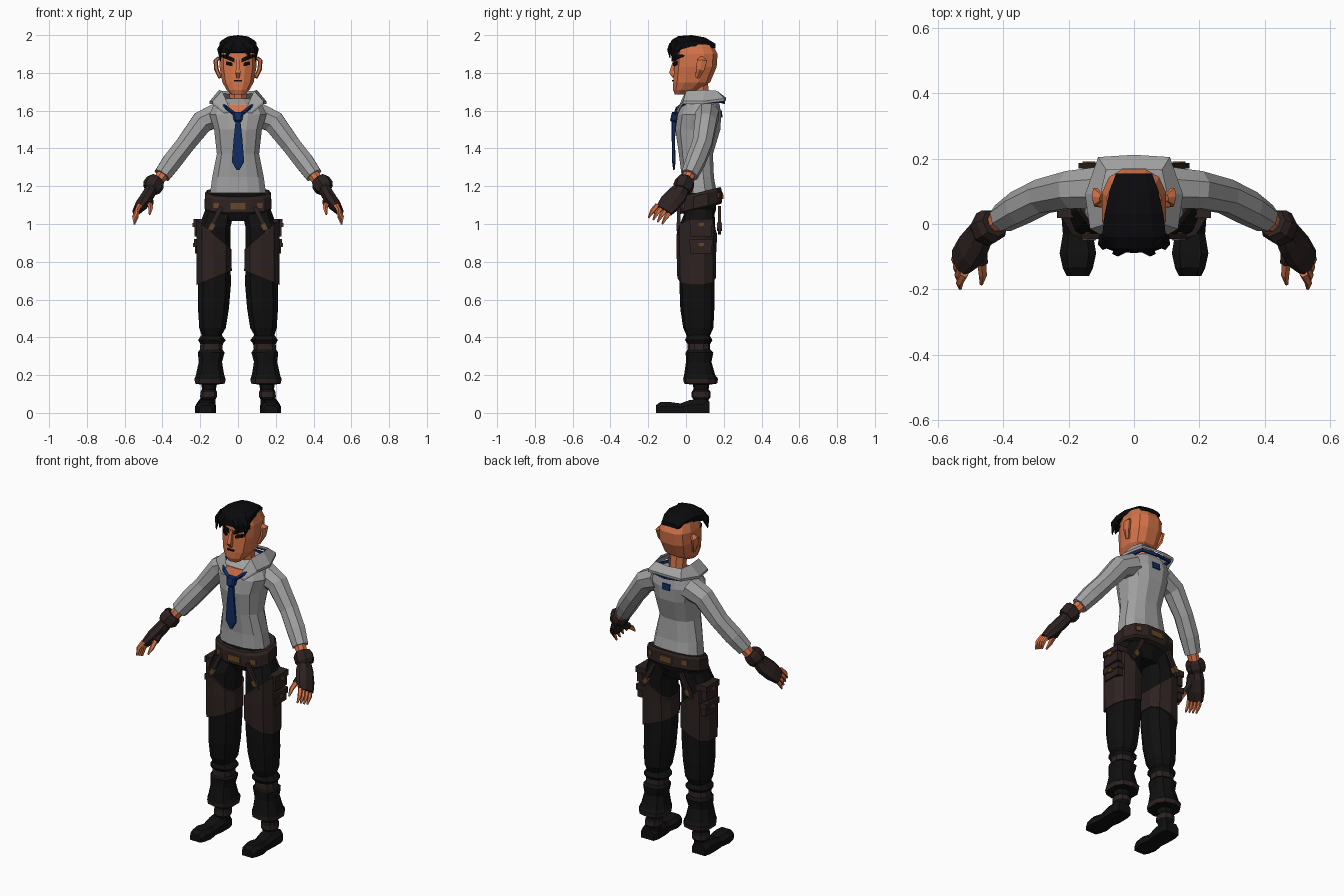
import bpy
import bmesh
from math import cos, sin, pi, copysign
from mathutils import Vector
from mathutils.bvhtree import BVHTree

start_cube = bpy.data.objects.get("Cube")
if start_cube:
    bpy.data.objects.remove(start_cube)


def make_material(name, red, green, blue):
    material = bpy.data.materials.new(name)
    material.use_nodes = True
    colour = (red, green, blue, 1)
    material.diffuse_color = colour
    material.node_tree.nodes["Principled BSDF"].inputs["Base Color"].default_value = colour
    return material


skin_tone = make_material("warm skin", .66, .17, .065)
hair_black = make_material("hair black", .003, .003, .004)
shirt_grey = make_material("shirt grey", .36, .36, .36)
tie_blue = make_material("tie blue", .005, .026, .13)
cloth_black = make_material("trouser black", .005, .005, .005)
leather = make_material("dark leather", .026, .016, .015)
brass = make_material("dull brass", .13, .06, .018)


def build(name, rings, material, mirror=False, trim=None, rule=None):
    """Join matching rings into a capped solid; trim colours the faces picked by rule."""
    bm = bmesh.new()
    loops = [[bm.verts.new(point) for point in ring] for ring in rings]
    count = len(loops[0])
    for low, high in zip(loops, loops[1:]):
        for i in range(count):
            j = (i + 1) % count
            bm.faces.new((low[i], low[j], high[j], high[i]))
    bm.faces.new(loops[0][::-1])
    bm.faces.new(loops[-1])
    bmesh.ops.recalc_face_normals(bm, faces=bm.faces)
    if rule:
        for face in bm.faces:
            face.material_index = int(rule(face.calc_center_median()))
    mesh = bpy.data.meshes.new(name)
    bm.to_mesh(mesh)
    bm.free()
    mesh.materials.append(material)
    if trim:
        mesh.materials.append(trim)
    thing = bpy.data.objects.new(name, mesh)
    bpy.context.collection.objects.link(thing)
    if mirror:
        thing.modifiers.new("Mirror", "MIRROR")
    return thing


def squared(value, power):
    return copysign(abs(value) ** power, value)


def stack(name, rows, material, sides=10, power=.8, lean=0, **options):
    """Stack level sections given as height, front, back, half width, middle x, side slope."""
    rings = []
    for height, front, back, half, *rest in rows:
        middle, slope = (rest + [0, 0])[:2]
        ring = []
        for i in range(sides):
            angle = 2 * pi * (i + .5) / sides
            x = half * squared(cos(angle), power)
            y = (front + back) / 2 + (back - front) / 2 * squared(sin(angle), power)
            ring.append((middle + x, y, height + slope * x + lean * (y - .08)))
        rings.append(ring)
    return build(name, rings, material, **options)


def tube(name, path, widths, depths, material, hint=(0, 1, 0), sides=8, **options):
    """Sweep an oval along a path, its width lying towards the hint."""
    path = [Vector(point) for point in path]
    rings = []
    for i, point in enumerate(path):
        along = (path[min(i + 1, len(path) - 1)] - path[max(i - 1, 0)]).normalized()
        across = Vector(hint)
        across = (across - along * across.dot(along)).normalized()
        other = along.cross(across)
        rings.append([point + across * widths[i] * cos(a) + other * depths[i] * sin(a)
                      for a in (2 * pi * (k + .5) / sides for k in range(sides))])
    return build(name, rings, material, **options)


def box(name, low, high, material):
    (x, y, z), (u, v, w) = low, high
    rings = [[(x, y, h), (u, y, h), (u, v, h), (x, v, h)] for h in (z, w)]
    return build(name, rings, material, mirror=True)


def plate(name, stations, target, material, facing=-1, mirror=False):
    """Lay a thin strip, given as x, low and high, over the front or back of a part."""
    tree = BVHTree.FromPolygons([v.co for v in target.data.vertices],
                                [p.vertices for p in target.data.polygons], epsilon=.0001)
    rings = []
    for x, low, high in stations:
        bottom, top = [tree.ray_cast(Vector((x, facing, z)), Vector((0, -facing, 0)))[0]
                       for z in (low, high)]
        sunk, proud = Vector((0, facing * -.002, 0)), Vector((0, facing * .007, 0))
        rings.append([bottom + sunk, bottom + proud, top + proud, top + sunk])
    return build(name, rings, material, mirror=mirror)


# Head, face and ears
head = stack("head", [(1.685, -.06, 0, .035), (1.71, -.07, .07, .062), (1.75, -.07, .13, .085),
                      (1.83, -.065, .165, .1), (1.9, -.06, .17, .1),
                      (1.95, -.05, .145, .085), (1.965, -.02, .11, .05)],
             skin_tone, sides=12, power=.75)
tube("neck", [(0, .09, 1.56), (0, .07, 1.76)], (.05, .048), (.05, .048), skin_tone)
tube("nose", [(0, -.06, 1.875), (0, -.078, 1.8), (0, -.066, 1.775)],
     (.008, .016, .006), (.01, .018, .01), skin_tone, sides=4)
tube("ears", [(.095, .06, 1.775), (.115, .075, 1.82), (.118, .085, 1.865), (.1, .08, 1.88)],
     (.012, .026, .03, .012), (.01, .012, .012, .01), skin_tone, sides=6, mirror=True)
plate("eyebrows", [(.018, 1.855, 1.876), (.036, 1.862, 1.885), (.076, 1.878, 1.898),
                   (.088, 1.885, 1.895)], head, hair_black, mirror=True)
plate("eyes", [(.028, 1.838, 1.85), (.036, 1.836, 1.856), (.064, 1.842, 1.862)],
      head, hair_black, mirror=True)
plate("mouth", [(-.022, 1.755, 1.763), (.022, 1.755, 1.763)], head, hair_black)

# Swept hair cap with hanging locks
hair_rows = [(.155, .055, 1.955, 1.93), (.1, .075, 1.988, 1.94), (.03, .09, 2, 1.94),
             (-.04, .098, 1.995, 1.92), (-.075, .085, 1.975, 1.905), (-.088, .05, 1.95, 1.91)]
build("hair", [[(w * side, y, top + (low - top) * drop) for side, drop in
                ((-1, 1), (-1, .5), (-.6, .12), (0, 0), (.6, .12), (1, .5), (1, 1))]
               for y, w, top, low in hair_rows], hair_black)
tube("side_locks", [(.07, -.04, 1.96), (.098, -.055, 1.92), (.092, -.075, 1.86)],
     (.03, .026, .002), (.02, .014, .002), hair_black, sides=5, mirror=True)
tube("front_locks", [(.03, -.07, 1.95), (.05, -.088, 1.92), (.062, -.085, 1.88)],
     (.02, .012, .002), (.02, .02, .002), hair_black, sides=5, mirror=True)

# Shirt, open neck and sleeves
shirt = stack("shirt", [(1.165, -.025, .165, .152), (1.25, -.025, .15, .14),
                        (1.37, -.04, .145, .115), (1.5, -.06, .185, .13),
                        (1.58, -.048, .19, .155), (1.635, -.02, .18, .13),
                        (1.665, .03, .16, .06)], shirt_grey, sides=12)
plate("open_neck", [(-.058, 1.622, 1.632), (0, 1.56, 1.632), (.058, 1.622, 1.632)],
      shirt, skin_tone)
tube("sleeves", [(.1, .11, 1.58), (.19, .105, 1.54), (.28, .085, 1.42),
                 (.35, .05, 1.33), (.402, .018, 1.258)],
     (.07, .062, .056, .055, .046), (.07, .064, .054, .055, .048), shirt_grey, mirror=True)

# Flared collar
inner = [(.04, -.048, 1.605), (.085, 0, 1.705), (.1, .1, 1.71), (.085, .165, 1.705), (0, .17, 1.7)]
outer = [(.075, -.05, 1.6), (.135, -.015, 1.65), (.15, .09, 1.65), (.11, .205, 1.665), (0, .212, 1.668)]
sink = Vector((0, 0, -.014))
build("collar", [[Vector(a), Vector(b), Vector(b) + sink, Vector(a) + sink]
                 for a, b in zip(inner, outer)], shirt_grey, mirror=True)

# Tie, its neck strap and the loop behind
stack("tie", [(1.285, -.068, -.06, .008), (1.33, -.074, -.055, .034), (1.45, -.076, -.058, .024),
              (1.54, -.076, -.05, .014), (1.55, -.085, -.045, .024), (1.592, -.075, -.035, .03)],
      tie_blue, sides=8, power=.5)
tube("tie_strap", [(.015, -.058, 1.58), (.06, -.045, 1.615), (.095, 0, 1.645), (.115, .08, 1.65),
                   (.095, .185, 1.65), (0, .2, 1.645)], [.008] * 6, [.012] * 6, tie_blue,
     hint=(1, 1, 0), sides=4, mirror=True)
plate("tie_loop", [(-.025, 1.565, 1.6), (.025, 1.565, 1.6)], shirt, tie_blue, facing=1)

# Forearms, fingerless gloves and fingers
tube("forearms", [(.385, .025, 1.28), (.45, -.01, 1.19)], (.034, .032), (.034, .03),
     skin_tone, mirror=True)
tube("glove_cuffs", [(.427, .002, 1.235), (.437, -.005, 1.222), (.455, -.015, 1.196), (.466, -.022, 1.18)],
     (.045, .055, .055, .045), (.045, .055, .055, .042), leather, sides=7, mirror=True)
tube("gloves", [(.45, -.012, 1.2), (.475, -.045, 1.155), (.505, -.085, 1.11), (.535, -.118, 1.07)],
     (.036, .056, .06, .05), (.035, .036, .036, .022), leather, mirror=True)
spread = Vector((.005, .024, -.011))
for number, finger in enumerate(("index", "middle", "ring", "little")):
    root = Vector((.528, -.116, 1.083)) + spread * (number - 1.5)
    tube(finger + "_fingers", [root, root + Vector((.014, -.026, -.03)),
                               root + Vector((.012, -.046, -.068))],
         (.014, .013, .005), (.014, .012, .005), skin_tone, sides=5, mirror=True)
tube("glove_thumbs", [(.475, -.06, 1.14), (.465, -.12, 1.105)], (.026, .02), (.026, .018),
     leather, sides=6, mirror=True)
tube("thumbs", [(.467, -.11, 1.11), (.463, -.155, 1.08), (.468, -.185, 1.05)],
     (.015, .014, .005), (.015, .013, .005), skin_tone, sides=5, mirror=True)

# Hips, belt and brass fittings
stack("hips", [(1.015, 0, .14, .09), (1.08, -.02, .16, .165), (1.18, -.01, .155, .145)], cloth_black)
belt = stack("belt", [(1.08, -.032, .188, .17), (1.09, -.038, .195, .182),
                      (1.155, -.036, .192, .18), (1.17, -.028, .186, .168)],
             leather, sides=12, lean=.25)
for side, label in ((-1, "front"), (1, "back")):
    height = 1.122 + side * .028
    low, high = height - .018, height + .018
    plate(label + "_buckle", [(-.04, low, high), (.04, low, high)], belt, brass, facing=side)
    plate(label + "_belt_studs", [(.1, height - .01, high), (.13, height - .01, high)],
          belt, brass, facing=side, mirror=True)
    face_y = .07 + side * .108
    tube(label + "_straps", [(.09, face_y, 1.09), (.125, face_y, 1.02), (.16, face_y, .95)],
         (.012,) * 3, (.016,) * 3, leather, sides=4, mirror=True)
    tube(label + "_strap_buckles", [(.13, face_y, 1.0), (.146, face_y, .97)],
         (.018, .018), (.02, .02), brass, sides=4, mirror=True)

# Trousers with gathered shins and leather bands
stack("trousers", [(1.08, 0, .15, .08, .095), (.98, -.04, .155, .088, .125),
                   (.85, -.04, .15, .088, .125), (.68, -.035, .15, .09, .124),
                   (.55, -.03, .15, .085, .13), (.45, -.015, .145, .073, .135),
                   (.405, .005, .125, .052, .14)], cloth_black, mirror=True)
stack("gathered_shins", [(.42, .01, .12, .05, .14), (.385, -.005, .14, .076, .138),
                         (.365, .008, .128, .062, .14), (.335, .008, .128, .062, .142),
                         (.32, -.002, .145, .074, .142), (.27, 0, .135, .064, .146),
                         (.2, -.01, .155, .078, .148), (.18, -.015, .17, .086, .148),
                         (.155, -.01, .165, .082, .148), (.15, .03, .13, .045, .155)],
      cloth_black, mirror=True, trim=leather,
      rule=lambda c: .336 < c.z < .364 or .156 < c.z < .179)
stack("ankles", [(.16, .035, .125, .045, .153), (.125, .04, .12, .038, .154),
                 (.11, .03, .13, .046, .155), (.085, .03, .13, .046, .156),
                 (.07, .04, .12, .04, .158), (.03, .03, .12, .05, .165)],
      cloth_black, mirror=True, trim=leather, rule=lambda c: .08 < c.z < .115)

# Boots
boot_rows = [(.125, .042, .06, .17), (.09, .052, .075, .17), (.02, .052, .068, .17),
             (-.03, .046, .05, .172), (-.09, .056, .058, .172), (-.135, .046, .058, .172),
             (-.16, .034, .04, .172)]
build("boots", [[(middle + w * side, y, h * rise) for side, rise in
                 ((-1, 0), (-1, .6), (-.6, 1), (.6, 1), (1, .6), (1, 0))]
                for y, w, h, middle in boot_rows], cloth_black, mirror=True)

# Leather thigh guards and hip pouches
stack("thigh_guards", [(.715, -.046, .158, .097, .126, -.4), (.85, -.05, .16, .096, .127, .1),
                       (.945, -.05, .165, .096, .127, .85)], leather, mirror=True)
for part, bottom, top, reach in (("upper", .935, 1.02, .236), ("lower", .845, .915, .234)):
    box(part + "_pouches", (.17, .025, bottom), (reach - .006, .135, top), leather)
    box(part + "_pouch_flaps", (.17, .018, top - .028), (reach, .142, top + .006), leather)
    box(part + "_pouch_clasps", (.2, .065, top - .036), (reach + .005, .095, top - .016), brass)
